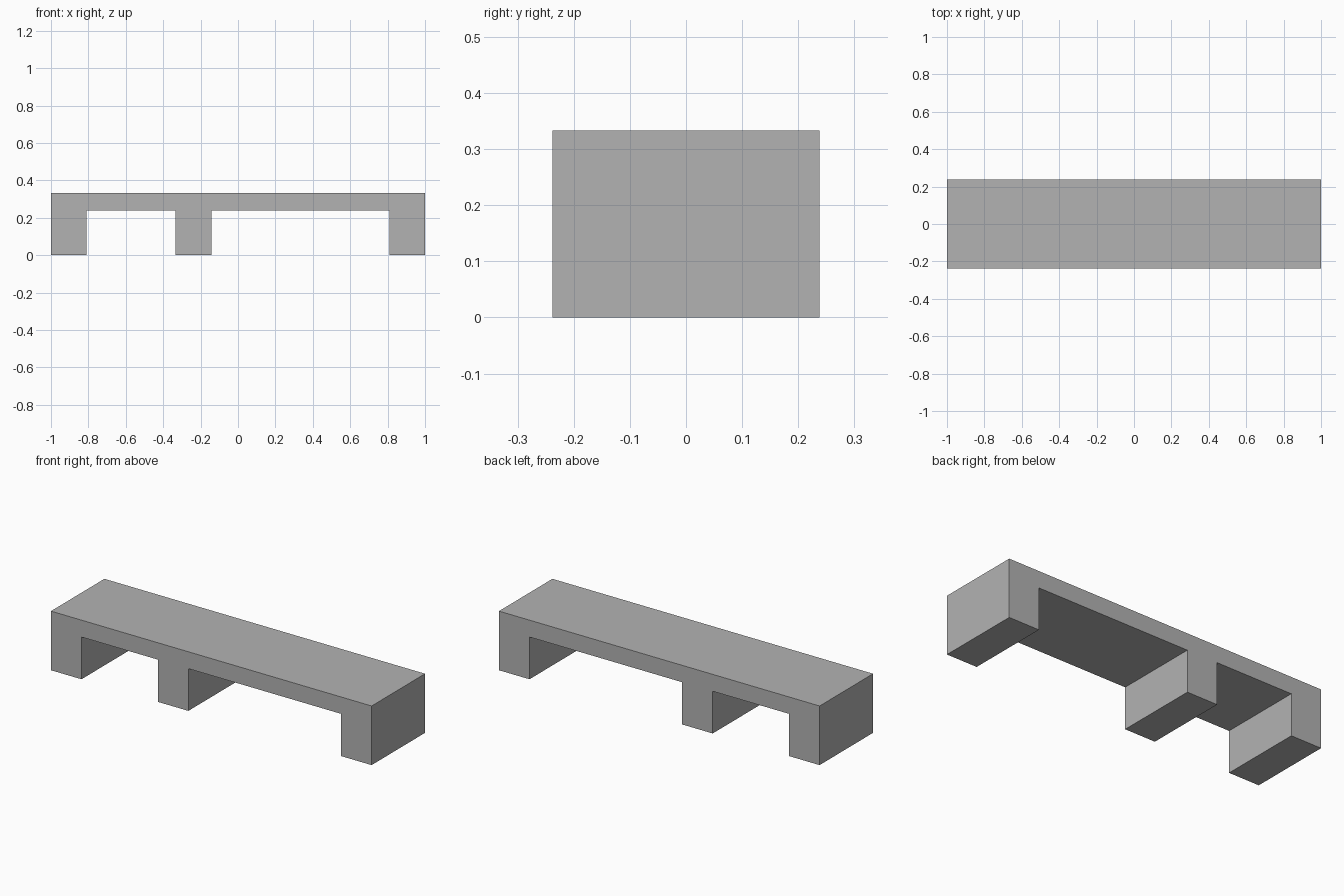
import bpy
import bmesh

cube = bpy.data.objects.get("Cube")
if cube:
    bpy.data.objects.remove(cube, do_unlink=True)

# Proportions in modules: the bridge is 21 modules long
U = 2 / 21
LENGTH, DEPTH, HEIGHT, DECK = 21 * U, 5 * U, 3.5 * U, U
LEG_WIDTH = 2 * U
LEG_STARTS = [0, 7 * U, 19 * U]

grey = bpy.data.materials.new("plain grey")
grey.use_nodes = True
colour = (0.45, 0.45, 0.45, 1)
grey.diffuse_color = colour
grey.node_tree.nodes["Principled BSDF"].inputs["Base Color"].default_value = colour

# Side profile: along the underside around each leg, then back over the top
profile = []
for start in LEG_STARTS:
    left = start - LENGTH / 2
    right = left + LEG_WIDTH
    if start > 0:
        profile.append((left, HEIGHT - DECK))
    profile += [(left, 0), (right, 0)]
    if right < LENGTH / 2 - 0.01:
        profile.append((right, HEIGHT - DECK))
profile += [(LENGTH / 2, HEIGHT), (-LENGTH / 2, HEIGHT)]

# Extrude the profile through the depth into one solid block
bm = bmesh.new()
face = bm.faces.new([bm.verts.new((x, -DEPTH / 2, z)) for x, z in profile])
result = bmesh.ops.extrude_face_region(bm, geom=[face], use_keep_orig=True)
moved = [v for v in result["geom"] if isinstance(v, bmesh.types.BMVert)]
bmesh.ops.translate(bm, verts=moved, vec=(0, DEPTH, 0))
bmesh.ops.recalc_face_normals(bm, faces=bm.faces)

mesh = bpy.data.meshes.new("three_legged_bridge")
bm.to_mesh(mesh)
bm.free()
mesh.materials.append(grey)
bridge = bpy.data.objects.new("three_legged_bridge", mesh)
bpy.context.collection.objects.link(bridge)
